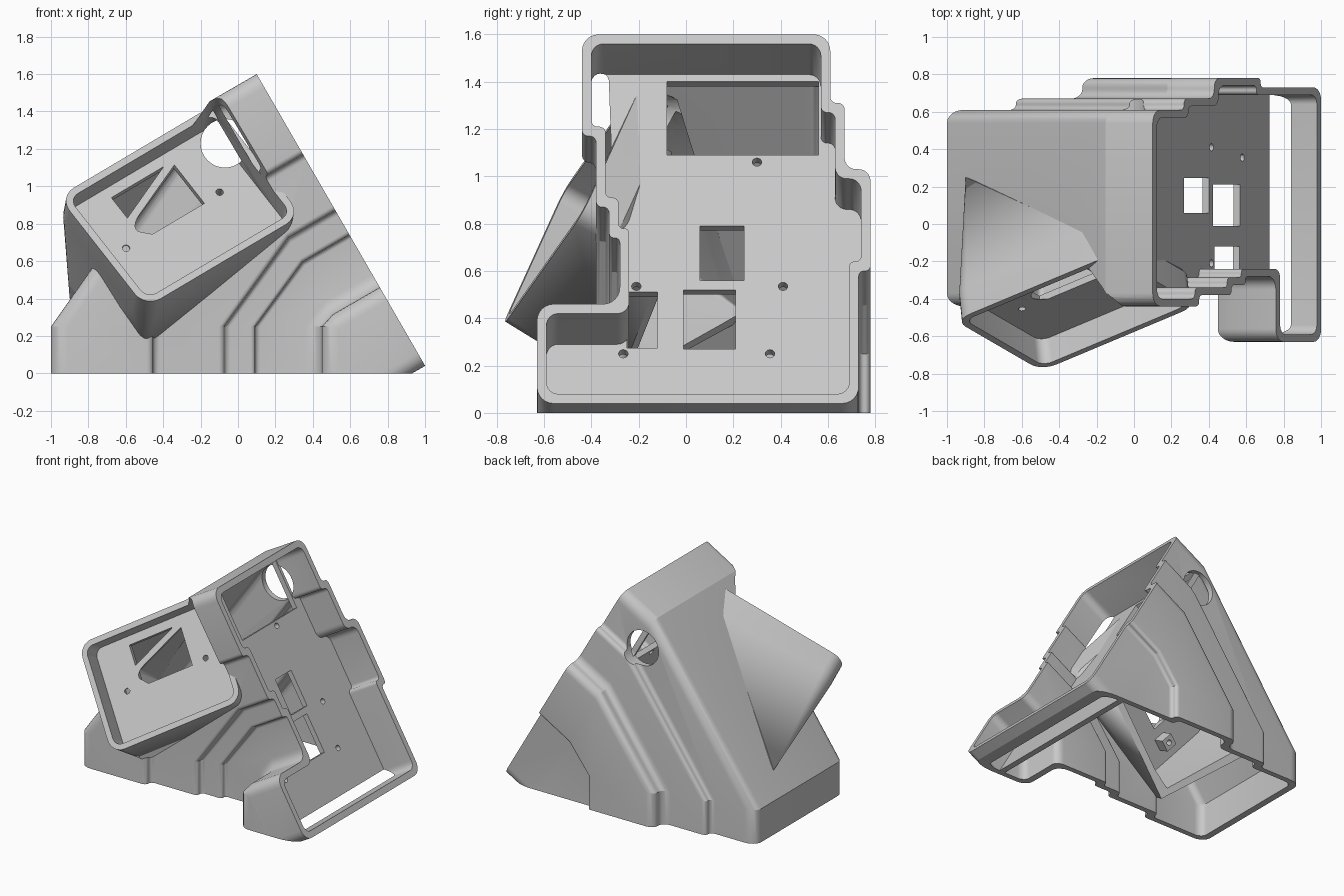
import bpy, bmesh, math
from mathutils import Vector, Matrix

if "Cube" in bpy.data.objects:
    bpy.data.objects.remove(bpy.data.objects["Cube"])

grey = bpy.data.materials.new("grey plastic")
grey.use_nodes = True
grey.diffuse_color = (0.58, 0.58, 0.58, 1)
grey.node_tree.nodes["Principled BSDF"].inputs["Base Color"].default_value = (0.58, 0.58, 0.58, 1)

S30, C30 = 0.5, math.cos(math.radians(30))
SLOPE_N = Vector((C30, 0, S30))
WALL = 0.04


def finish(bm, name):
    bmesh.ops.recalc_face_normals(bm, faces=bm.faces)
    mesh = bpy.data.meshes.new(name)
    bm.to_mesh(mesh)
    bm.free()
    mesh.materials.append(grey)
    obj = bpy.data.objects.new(name, mesh)
    bpy.context.collection.objects.link(obj)
    return obj


def loft(rings, name):
    """Closed solid through matching rings of points."""
    bm = bmesh.new()
    rows = [[bm.verts.new(p) for p in ring] for ring in rings]
    n = len(rows[0])
    for a, b in zip(rows, rows[1:]):
        for i in range(n):
            j = (i + 1) % n
            bm.faces.new((a[i], a[j], b[j], b[i]))
    bm.faces.new(rows[0])
    bm.faces.new(rows[-1])
    return finish(bm, name)


def hull(points, name):
    bm = bmesh.new()
    for p in points:
        bm.verts.new(p)
    bmesh.ops.convex_hull(bm, input=bm.verts)
    bmesh.ops.delete(bm, geom=[v for v in bm.verts if not v.link_faces], context='VERTS')
    bmesh.ops.dissolve_limit(bm, angle_limit=0.01, verts=bm.verts, edges=bm.edges)
    return finish(bm, name)


def box(matrix, size):
    bm = bmesh.new()
    bmesh.ops.create_cube(bm, size=1, matrix=matrix @ Matrix.Diagonal((*size, 1)))
    return finish(bm, "cutter")


def rod(matrix, radius, depth, sides=24):
    bm = bmesh.new()
    bmesh.ops.create_cone(bm, cap_ends=True, segments=sides, radius1=radius,
                          radius2=radius, depth=depth, matrix=matrix)
    return finish(bm, "cutter")


def cut(obj, *cutters):
    for c in cutters:
        mod = obj.modifiers.new("cut", 'BOOLEAN')
        mod.operation, mod.solver, mod.object = 'DIFFERENCE', 'EXACT', c
    bpy.context.view_layer.update()
    deps = bpy.context.evaluated_depsgraph_get()
    mesh = bpy.data.meshes.new_from_object(obj.evaluated_get(deps))
    obj.modifiers.clear()
    obj.data = mesh


def fillet(points, radius, steps=6):
    out = []
    for i, p in enumerate(points):
        p = Vector(p)
        a, b = Vector(points[i - 1]) - p, Vector(points[(i + 1) % len(points)]) - p
        r = min(radius, 0.45 * a.length, 0.45 * b.length)
        a, b = a.normalized(), b.normalized()
        centre = p + (a + b) * r
        for k in range(steps + 1):
            t = math.pi / 2 * k / steps
            out.append(centre - b * r * math.cos(t) - a * r * math.sin(t))
    return out


def inset(points, d):
    out = []
    for i, p in enumerate(points):
        p = Vector(p)
        e1 = (p - Vector(points[i - 1])).normalized()
        e2 = (Vector(points[(i + 1) % len(points)]) - p).normalized()
        out.append(p + d * Vector((e1.y + e2.y, -e1.x - e2.x)))
    return out


def frame(x, y, z, origin):
    m = Matrix((x, y, z)).transposed().to_4x4()
    m.translation = origin
    return m


# Stepped outline of the sloping face: (y, height)
outline = [(-.63, .04), (-.63, .46), (-.28, .46), (-.28, .74), (-.325, .74), (-.325, .87),
           (-.38, .87), (-.38, 1.17), (-.44, 1.17), (-.44, 1.6), (.61, 1.6), (.61, 1.31),
           (.67, 1.31), (.67, 1.03), (.78, 1.03), (.78, .6), (.73, .6), (.73, .04)]


def slope(y, z, depth=0.0):
    return Vector((0.1 + (1.6 - z) * S30 / C30, y, z)) - SLOPE_N * depth


def sweep(points, lift, floor, name):
    """Carry the outline back from the slope, down the chamfer and to the floor."""
    rings = [[], [], [], []]
    for y, z in points:
        p = slope(y, z, 0.29)
        x3 = min(-1 + (1.6 - z) * 1.27, p.x - 0.002)
        z3 = min(0.25, p.z - 0.02)
        for ring, q in zip(rings, (slope(y, z, -lift), p, (x3, y, z3), (x3, y, floor))):
            ring.append(q)
    return loft(rings, name)


# Main housing shell
housing = sweep(fillet(outline, 0.07), 0, -0.5, "main_housing")
hollow = sweep(fillet(inset(outline, WALL), 0.05), 0.06, -0.6, "cutter")
ground = box(Matrix.Translation((0, 0, -0.5)), (4, 4, 1))

# Recessed panel behind the sloping rim
panel_edge = fillet(inset(outline, WALL * 0.7), 0.05)
panel = loft([[slope(y, z, d) for y, z in panel_edge] for d in (0.26, 0.30)], "sloped_panel")


def on_panel(y, z):
    """Frame on the panel: columns are down-slope, y and normal; z is the visible height."""
    x = slope(0, z + 0.13, 0.26).x
    return frame(Vector((S30, 0, -C30)), Vector((0, 1, 0)), SLOPE_N, Vector((x, y, z)))


panel_cuts = [box(on_panel((y0 + y1) / 2, (z0 + z1) / 2), ((z1 - z0) / C30, y1 - y0, 0.2))
              for y0, y1, z0, z1 in ((.06, .245, .56, .79), (-.01, .21, .27, .52),
                                     (-.25, -.12, .275, .51), (-.08, .56, 1.09, 1.40))]
panel_cuts += [rod(on_panel(y, z), 0.02, 0.2, 16) for y, z in
               ((.3, 1.06), (.41, .535), (-.21, .535), (.355, .25), (-.265, .25))]

# Tilted head: its own axes along, up and out of the front opening
U = Vector((.81, .34, .48)).normalized()
N = U.cross(Vector((-.58, .337, .741))).normalized()
V = N.cross(U)
head_m = frame(U, V, N, Vector((-.31, -.475, .895)))


def head_ring(shrink, depth):
    w, h = 0.515 - shrink, 0.4 - shrink
    ring = fillet([(-w, -h), (-w, h), (w, h), (w, -h)], 0.1 - shrink)
    return [head_m @ Vector((p.x, p.y, -depth)) for p in ring]


# Points where the tapered back of the head runs into the housing
roots = [Vector(p) for p in ((-.27, -.04, 1.28), (-.9, .25, .4), (-.5, -.3, .1), (.1, -.1, .6))]
shifts = [Vector((.08, .07, -.03))] * 2 + [Vector((0, .1, .04))] * 2
head = hull(head_ring(0, 0) + head_ring(0, 0.17) + roots, "display_head")
cavity = hull(head_ring(WALL, 0.19) + [r + s for r, s in zip(roots, shifts)], "cutter")
recess = loft([head_ring(WALL, d) for d in (-0.4, 0.15)], "cutter")


def on_head(x, z):
    """Frame on the head plate at a given front position."""
    o = head_m @ Vector((0, 0, -0.17))
    y = o.y - ((x - o.x) * N.x + (z - o.z) * N.z) / N.y
    return frame(U, V, N, Vector((x, y, z)))


screws = [(-.1, .96), (-.6, .66)]
window = box(on_head(-.43, .915), (.40, .30, .12))
screw_holes = [rod(on_head(x, z), 0.02, 0.3, 16) for x, z in screws]

# Round cable opening through the back wall and the corner of the head plate
cable = rod(Matrix.Translation((-.07, .35, 1.23)) @ Matrix.Rotation(math.pi / 2, 4, 'X'), 0.13, 1.1, 32)

# Square screw bosses behind the head plate
bosses = []
for x, z in screws:
    boss = box(on_head(x, z) @ Matrix.Translation((0, 0, -0.06)), (.09, .09, .09))
    boss.name = "screw_boss"
    bosses.append(boss)

cut(housing, hollow, ground, cavity, recess, cable)
cut(panel, ground, cavity, recess, *panel_cuts)
cut(head, recess, cavity, window, cable, ground, *screw_holes)
for b in bosses:
    cut(b, *screw_holes)

for o in [hollow, ground, cavity, recess, window, cable] + panel_cuts + screw_holes:
    bpy.data.objects.remove(o)

# Soft rounded corners, crisp edges
for o in (housing, panel, head):
    bpy.ops.object.select_all(action='DESELECT')
    o.select_set(True)
    bpy.context.view_layer.objects.active = o
    bpy.ops.object.shade_smooth_by_angle(angle=math.radians(20))
